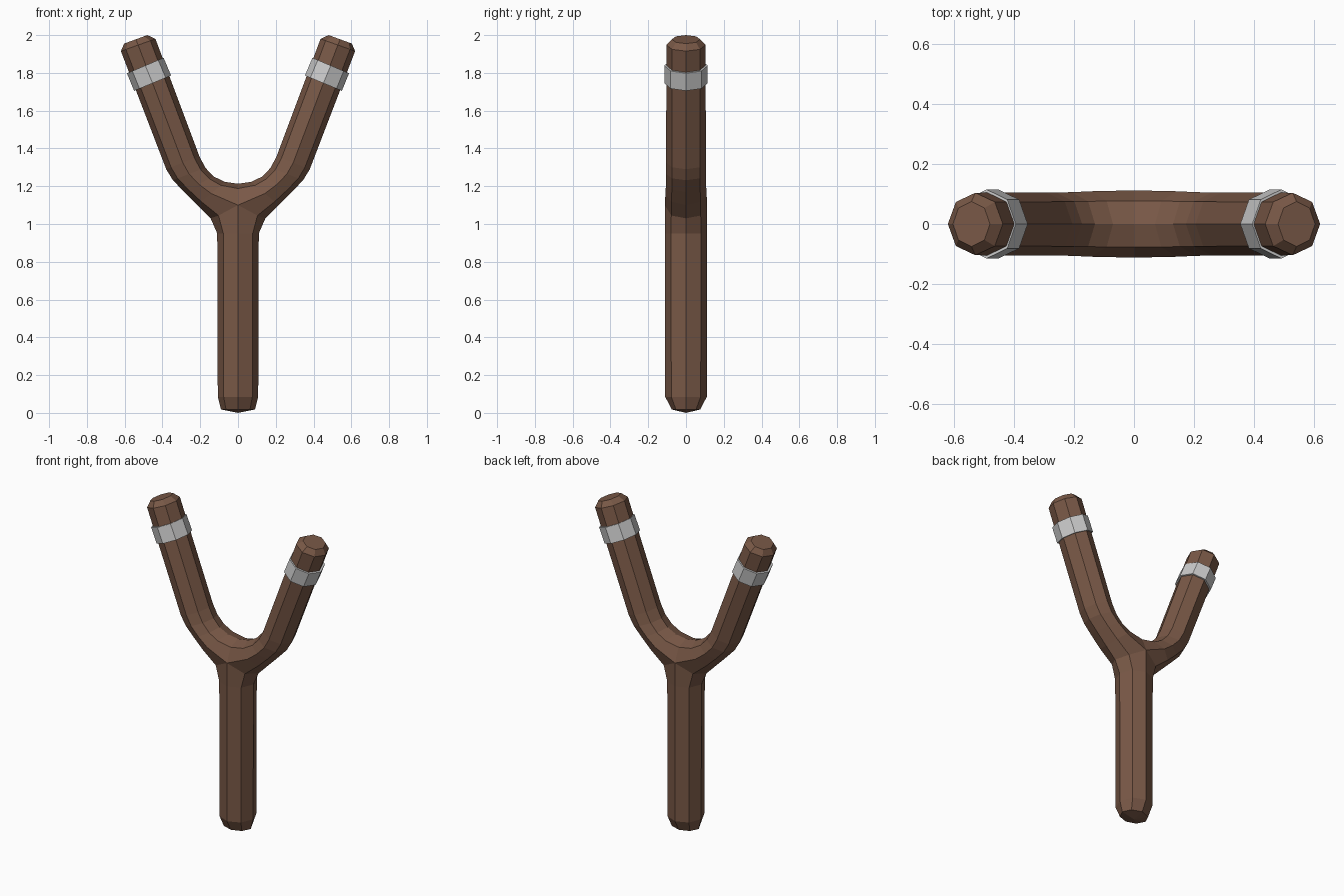
import bpy, bmesh, math
from mathutils import Vector

if "Cube" in bpy.data.objects:
    bpy.data.objects.remove(bpy.data.objects["Cube"])


def material(name, rgb):
    m = bpy.data.materials.new(name)
    m.diffuse_color = (*rgb, 1)
    m.use_nodes = True
    m.node_tree.nodes["Principled BSDF"].inputs["Base Color"].default_value = m.diffuse_color
    return m


wood = material("brown wood", (0.19, 0.098, 0.062))
silver = material("light grey band", (0.60, 0.60, 0.60))
ANGLES = [math.radians(-90 + 45 * k) for k in range(8)]


def section(inner, outer, depth, count=8):
    """Octagon (or its outer half) spanning two points of the front profile."""
    a, b = Vector((inner[0], 0, inner[1])), Vector((outer[0], 0, outer[1]))
    mid, half = (a + b) / 2, (b - a) / 2
    return [mid + half * math.cos(t) + Vector((0, depth * math.sin(t), 0))
            for t in ANGLES[:count]]


def bridge(bm, r0, r1, closed):
    n = len(r0)
    for i in range(n if closed else n - 1):
        j = (i + 1) % n
        bm.faces.new((r0[i], r0[j], r1[j], r1[i]))


def finish(bm, name, mat):
    bmesh.ops.recalc_face_normals(bm, faces=bm.faces)
    me = bpy.data.meshes.new(name)
    bm.to_mesh(me)
    bm.free()
    me.materials.append(mat)
    ob = bpy.data.objects.new(name, me)
    bpy.context.collection.objects.link(ob)
    mod = ob.modifiers.new("mirror", 'MIRROR')
    mod.use_axis = (True, False, False)
    mod.merge_threshold = 0.0005


# Forked wooden frame: right half, mirrored
bm = bmesh.new()


def ring(points):
    return [bm.verts.new(p) for p in points]


# handle, as half octagons (radius, depth, height)
handle = [ring(section((-r, z), (r, z), d, 5)) for r, d, z in
          [(0.09, 0.075, 0.018), (0.107, 0.11, 0.085), (0.11, 0.112, 0.95)]]
apex = bm.verts.new((0, 0, 0))
for a, b in zip(handle[0], handle[0][1:]):
    bm.faces.new((a, b, apex))

# crotch ring: outer five points meet the handle, the rest lie on the centre seam
crotch = ring([(0, -0.112, 1.10), (0.103, -0.078, 1.045), (0.145, 0, 1.03),
               (0.103, 0.078, 1.045), (0, 0.112, 1.10),
               (0, 0.076, 1.188), (0, 0, 1.213), (0, -0.076, 1.188)])
rows = handle + [crotch[:5]]
for a, b in zip(rows, rows[1:]):
    bridge(bm, a, b, False)

# arm, as full octagons (inner point, outer point, depth)
arm = [crotch] + [ring(section(*s)) for s in [
    ((0.07, 1.223), (0.215, 1.10), 0.109),
    ((0.13, 1.252), (0.285, 1.17), 0.106),
    ((0.173, 1.298), (0.345, 1.232), 0.105),
    ((0.205, 1.36), (0.38, 1.29), 0.105),
    ((0.437, 1.98), (0.62, 1.915), 0.104),
    ((0.480, 2.0), (0.603, 1.955), 0.075)]]
for a, b in zip(arm, arm[1:]):
    bridge(bm, a, b, True)
bm.faces.new(arm[-1])
finish(bm, "forked_frame", wood)

# Grey bands around both arms
bm = bmesh.new()
low = ring(section((0.354, 1.786), (0.55, 1.705), 0.115))
high = ring(section((0.394, 1.88), (0.588, 1.798), 0.115))
bridge(bm, low, high, True)
bm.faces.new(low)
bm.faces.new(high)
finish(bm, "arm_bands", silver)
